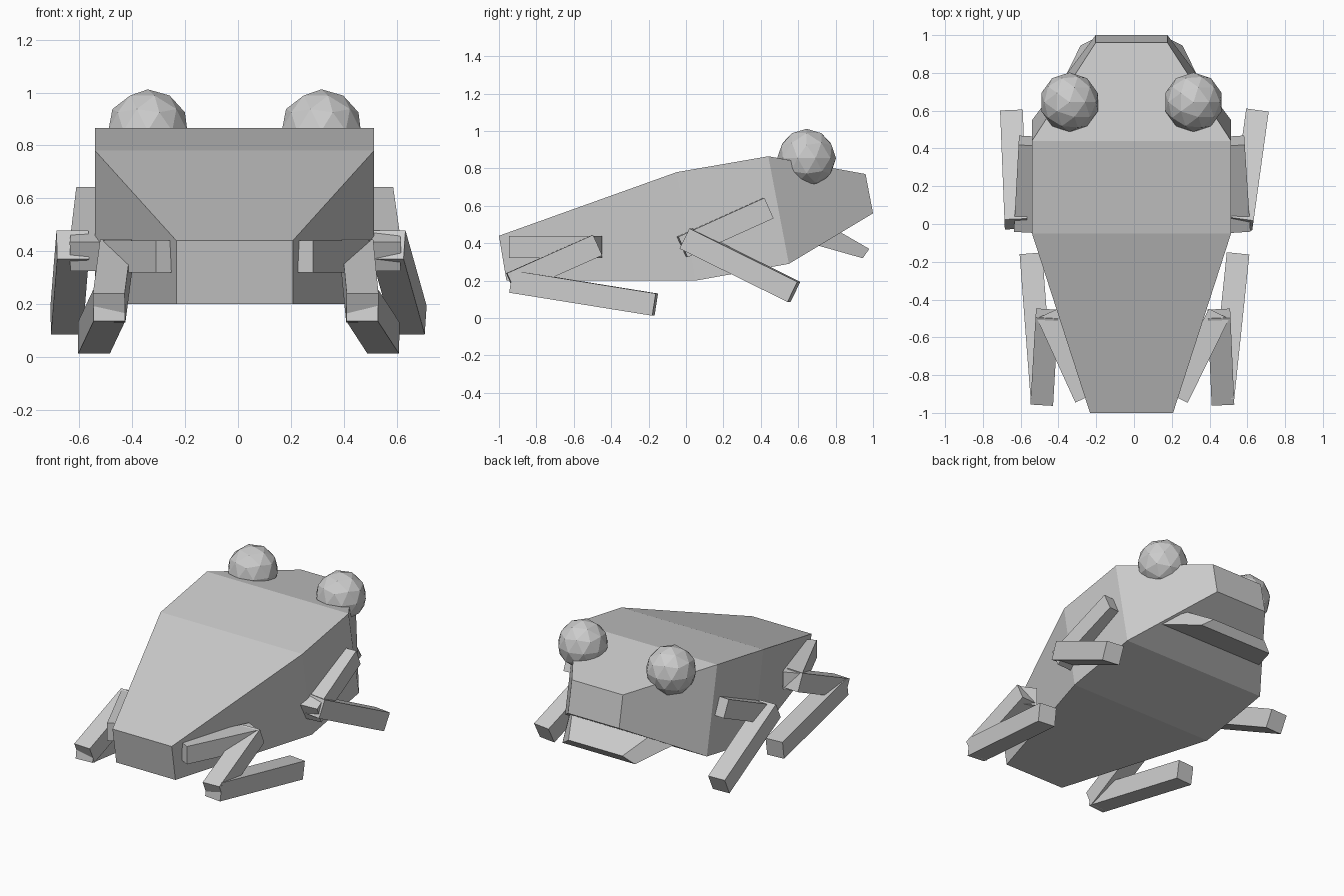
import bpy
from mathutils import Vector, Matrix

cube = bpy.data.objects.get("Cube")
if cube:
    bpy.data.objects.remove(cube, do_unlink=True)

MID = -0.013      # centre plane of the body
LIMB = 0.12       # limb thickness

grey = bpy.data.materials.new("plain grey")
grey.use_nodes = True
colour = (0.6, 0.6, 0.6, 1)
grey.diffuse_color = colour
grey.node_tree.nodes["Principled BSDF"].inputs["Base Color"].default_value = colour


def loft(name, sections):
    """Join four-cornered sections: (top y, top z, top half width, bottom y, bottom z, bottom half width)."""
    verts, faces = [], []
    for ty, tz, tw, by, bz, bw in sections:
        verts += [(MID - tw, ty, tz), (MID + tw, ty, tz), (MID + bw, by, bz), (MID - bw, by, bz)]
    for i in range(0, len(verts) - 4, 4):
        for k in range(4):
            n = (k + 1) % 4
            faces.append((i + k, i + 4 + k, i + 4 + n, i + n))
    last = len(verts) - 4
    faces += [(0, 1, 2, 3), (last + 3, last + 2, last + 1, last)]
    mesh = bpy.data.meshes.new(name)
    mesh.from_pydata(verts, [], faces)
    mesh.materials.append(grey)
    obj = bpy.data.objects.new(name, mesh)
    bpy.context.collection.objects.link(obj)


def limb(name, start, end):
    """Square bar between two points, kept level across its width."""
    start, end = Vector(start), Vector(end)
    along = (end - start).normalized()
    across = along.cross(Vector((0, 0, 1))).normalized()
    up = across.cross(along)
    bpy.ops.mesh.primitive_cube_add(size=1)
    obj = bpy.context.object
    obj.name = name
    obj.data.materials.append(grey)
    turn = Matrix((across, along, up)).transposed().to_4x4()
    size = Matrix.Diagonal((LIMB, (end - start).length, LIMB, 1))
    obj.matrix_world = Matrix.Translation((start + end) / 2) @ turn @ size


# Body: rump, back, shoulders, snout
loft("body", [
    (-1.0, 0.44, 0.22, -0.96, 0.20, 0.22),
    (-0.05, 0.78, 0.527, 0.05, 0.20, 0.527),
    (0.44, 0.865, 0.527, 0.55, 0.29, 0.527),
    (0.96, 0.77, 0.19, 1.0, 0.56, 0.19),
])

# Lower jaw hanging open under the snout
loft("lower_jaw", [
    (0.72, 0.52, 0.34, 0.68, 0.395, 0.40),
    (0.98, 0.37, 0.20, 0.945, 0.32, 0.27),
])

# Eyes
for side, x in (("left", 0.315), ("right", -0.341)):
    bpy.ops.mesh.primitive_ico_sphere_add(subdivisions=2, radius=0.157, location=(x, 0.645, 0.855))
    bpy.context.object.name = side + "_eye"
    bpy.context.object.data.materials.append(grey)

# Limbs: sideways position of each joint, per side
joints = {
    "left": dict(hip=0.23, knee=0.45, ankle=0.47, toe=0.55,
                 shoulder=0.525, elbow=0.555, wrist=0.57, hand=0.65),
    "right": dict(hip=-0.256, knee=-0.46, ankle=-0.487, toe=-0.545,
                  shoulder=-0.55, elbow=-0.575, wrist=-0.625, hand=-0.648),
}
for side, x in joints.items():
    limb(side + "_thigh", (x["hip"], -0.92, 0.38), (x["knee"], -0.475, 0.38))
    limb(side + "_shin", (x["knee"], -0.475, 0.39), (x["ankle"], -0.935, 0.185))
    limb(side + "_foot", (x["ankle"], -0.93, 0.195), (x["toe"], -0.165, 0.072))
    limb(side + "_upper_arm", (x["shoulder"], 0.44, 0.588), (x["elbow"], -0.02, 0.38))
    limb(side + "_forearm", (x["wrist"], 0.0, 0.425), (x["hand"], 0.577, 0.14))
